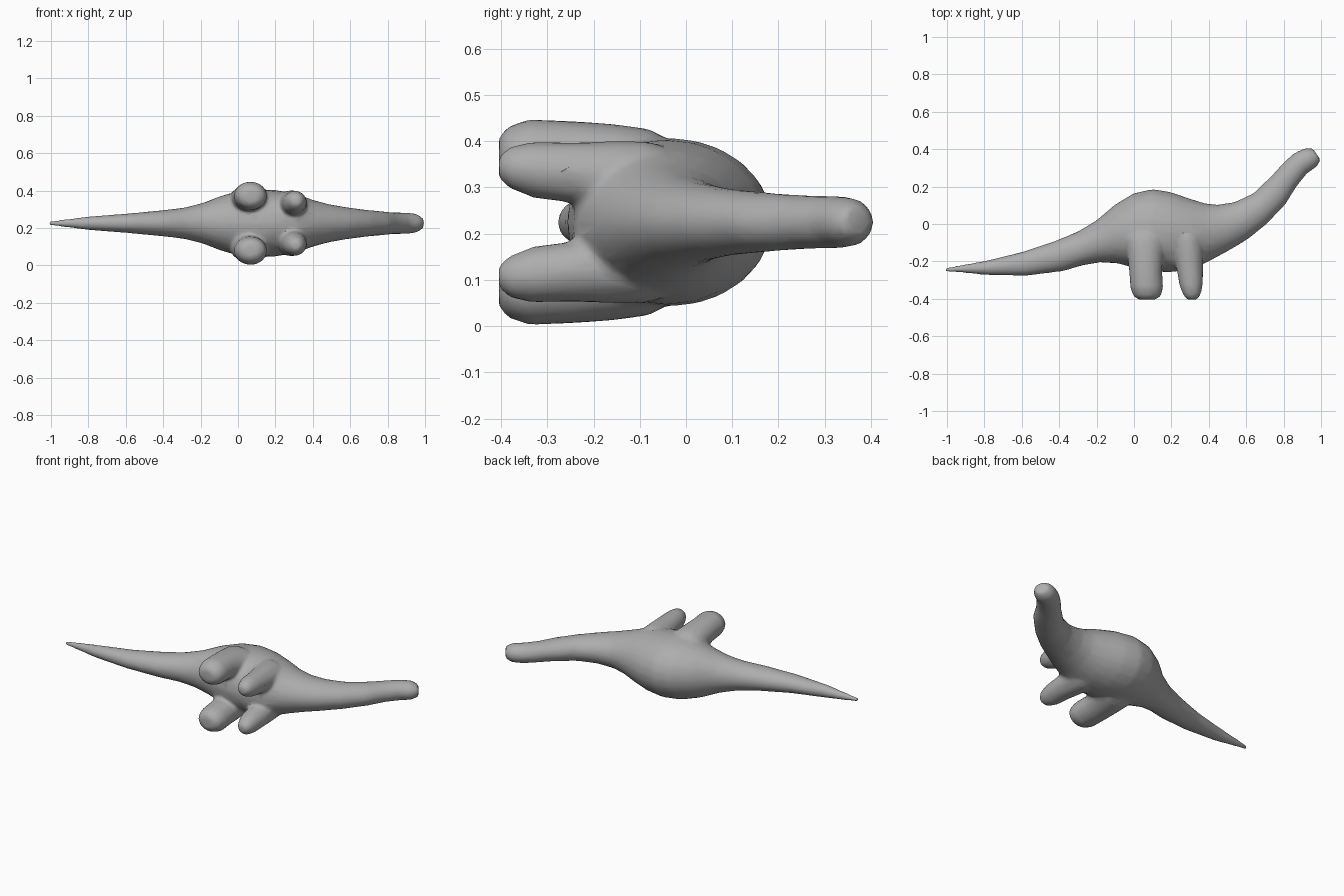
import bpy, bmesh, math
from mathutils import Vector

if "Cube" in bpy.data.objects:
    bpy.data.objects.remove(bpy.data.objects["Cube"])

MID = 0.225   # height of the body's plane of symmetry (the animal lies on its side)
SEG = 24

skin = bpy.data.materials.new("grey skin")
skin.diffuse_color = (0.42, 0.42, 0.42, 1)
skin.use_nodes = True
skin.node_tree.nodes["Principled BSDF"].inputs["Base Color"].default_value = skin.diffuse_color


def loft(bm, rings):
    """Skin a list of (centre, axis_u, axis_v) ellipses into a closed tube."""
    loops = []
    for c, u, v in rings:
        loops.append([bm.verts.new(c + u * math.cos(2 * math.pi * i / SEG)
                                   + v * math.sin(2 * math.pi * i / SEG)) for i in range(SEG)])
    faces = []
    for a, b in zip(loops, loops[1:]):
        for i in range(SEG):
            j = (i + 1) % SEG
            faces.append(bm.faces.new((a[i], a[j], b[j], b[i])))
    faces.append(bm.faces.new(loops[0][::-1]))
    faces.append(bm.faces.new(loops[-1]))
    bmesh.ops.recalc_face_normals(bm, faces=faces)


bm = bmesh.new()

# tail, trunk, neck and head: back point x, y, belly point x, y, half width
spine = [
    (-1.01, -.235, -1.01, -.255, .012), (-.90, -.215, -.90, -.262, .024),
    (-.80, -.198, -.80, -.272, .036), (-.60, -.150, -.58, -.278, .052),
    (-.42, -.090, -.38, -.252, .070), (-.30, -.040, -.27, -.220, .084),
    (-.20, .020, -.18, -.205, .108), (-.10, .105, -.09, -.210, .145),
    (.00, .165, .00, -.235, .172), (.10, .187, .10, -.255, .182),
    (.20, .170, .20, -.258, .178), (.30, .135, .32, -.240, .158),
    (.38, .110, .42, -.190, .125), (.45, .103, .52, -.135, .102),
    (.54, .118, .61, -.080, .086), (.64, .165, .71, .000, .073),
    (.74, .262, .81, .105, .063), (.80, .330, .865, .195, .058),
    (.855, .378, .925, .270, .057), (.91, .405, .975, .305, .053),
    (.955, .405, 1.00, .340, .034),
]
rings = []
for ax, ay, bx, by, w in spine:
    back, belly = Vector((ax, ay, MID)), Vector((bx, by, MID))
    rings.append(((back + belly) / 2, (back - belly) / 2, Vector((0, 0, w))))
loft(bm, rings)

# legs: x, y, offset from mid plane, radius along x, radius along z
hind = [(.06, .00, .070, .12, .09), (.06, -.08, .102, .12, .10), (.06, -.16, .128, .098, .085),
        (.062, -.25, .142, .088, .077), (.068, -.34, .147, .088, .076),
        (.07, -.385, .145, .074, .062), (.07, -.405, .145, .045, .038)]
fore = [(.27, .00, .060, .09, .08), (.28, -.08, .085, .09, .09), (.29, -.16, .098, .078, .078),
        (.30, -.25, .107, .070, .065), (.305, -.33, .113, .062, .061),
        (.31, -.38, .118, .046, .046), (.31, -.405, .118, .026, .026)]
for leg in (hind, fore):
    for side in (1, -1):
        loft(bm, [(Vector((x, y, MID + side * o)), Vector((rx, 0, 0)), Vector((0, 0, rz)))
                  for x, y, o, rx, rz in leg])

mesh = bpy.data.meshes.new("long_necked_dinosaur")
bm.to_mesh(mesh)
bm.free()
mesh.materials.append(skin)
body = bpy.data.objects.new("long_necked_dinosaur", mesh)
bpy.context.collection.objects.link(body)

# fuse the parts into one soft skin
fuse = body.modifiers.new("fuse", 'REMESH')
fuse.mode = 'VOXEL'
fuse.voxel_size = 0.009
soft = body.modifiers.new("soften", 'SMOOTH')
soft.factor = 0.5
soft.iterations = 12
thin = body.modifiers.new("thin", 'DECIMATE')
thin.ratio = 0.1

bpy.context.view_layer.objects.active = body
body.select_set(True)
for m in ("fuse", "soften", "thin"):
    bpy.ops.object.modifier_apply(modifier=m)
if not body.data.materials:
    body.data.materials.append(skin)
bpy.ops.object.shade_smooth_by_angle(angle=math.radians(40))
